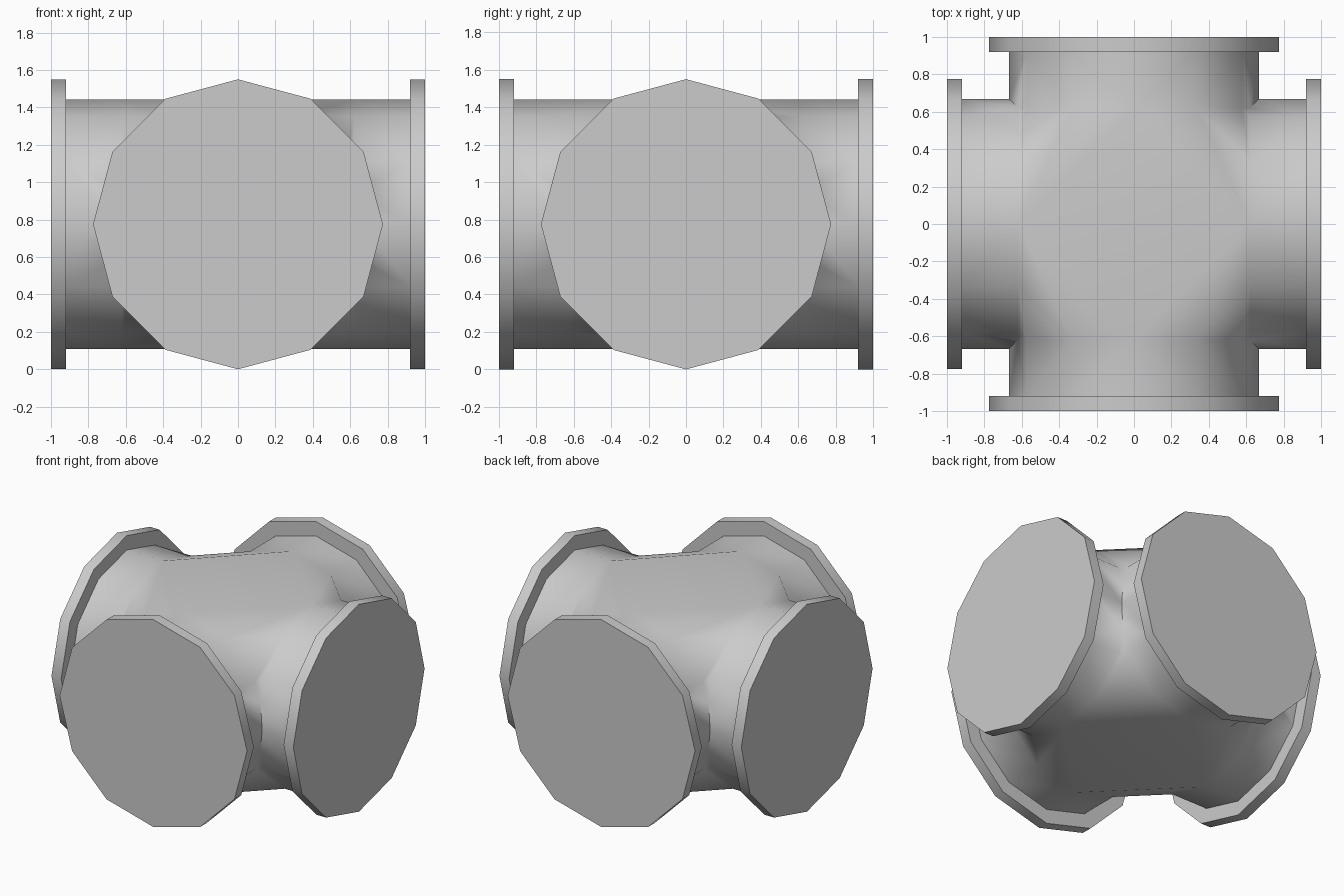
import bpy, bmesh, math
from mathutils import Matrix, Vector

if "Cube" in bpy.data.objects:
    bpy.data.objects.remove(bpy.data.objects["Cube"])

Z0 = 0.775          # height of the pipe axes
R, D = 0.667, 0.62  # pipe radius, half-width of the central junction
END = 0.92          # where the flanges start
FLANGE_R = 0.775


def finish(bm, name, angle):
    bmesh.ops.remove_doubles(bm, verts=bm.verts, dist=1e-4)
    bmesh.ops.recalc_face_normals(bm, faces=bm.faces)
    me = bpy.data.meshes.new(name)
    bm.to_mesh(me)
    bm.free()
    ob = bpy.data.objects.new(name, me)
    bpy.context.collection.objects.link(ob)
    bpy.ops.object.select_all(action='DESELECT')
    ob.select_set(True)
    bpy.context.view_layer.objects.active = ob
    bpy.ops.object.shade_smooth_by_angle(angle=math.radians(angle))
    return ob


# Pipe body: one eighth wedge, repeated by rotation and mirroring
bm = bmesh.new()
prof = [(R * math.sin(math.radians(a)), R * math.cos(math.radians(a))) for a in (0, 30, 60, 90)]
mid_z = (R - D) / math.tan(math.radians(75))  # replaced below by slope of last facet
(y2, z2), (y3, z3) = prof[2], prof[3]
mid_z = z2 * (R - D) / (R - y2)
inner = [Vector((D, y, z)) for y, z in prof[:3]]
outer = [Vector((END, y, z)) for y, z in prof]
knee, mitre = Vector((D, D, mid_z)), Vector((R, R, 0))


def swap(v):
    return Vector((v.y, v.x, v.z))


arm = [[inner[0], inner[1], outer[1], outer[0]],
       [inner[1], inner[2], outer[2], outer[1]],
       [inner[2], knee, mitre, outer[3], outer[2]]]
wedge = arm + [[swap(v) for v in f] for f in arm]
wedge += [[inner[i], inner[i + 1], swap(inner[i + 1]), swap(inner[i])] for i in (0, 1)]
wedge += [[inner[2], knee, swap(inner[2])],
          [Vector((0, 0, R)), inner[0], swap(inner[0])]]
for sx in (1, -1):
    for sy in (1, -1):
        for sz in (1, -1):
            for f in wedge:
                bm.faces.new([bm.verts.new((v.x * sx, v.y * sy, v.z * sz + Z0)) for v in f])
finish(bm, "cross_pipe_body", 65)

# Four twelve-sided end flanges
for i, side in enumerate(("right", "back", "left", "front")):
    bm = bmesh.new()
    m = (Matrix.Translation((0, 0, Z0)) @ Matrix.Rotation(i * math.pi / 2, 4, 'Z')
         @ Matrix.Translation(((1 + END) / 2, 0, 0)) @ Matrix.Rotation(math.pi / 2, 4, 'Y'))
    bmesh.ops.create_cone(bm, cap_ends=True, segments=12, radius1=FLANGE_R,
                          radius2=FLANGE_R, depth=1 - END, matrix=m)
    finish(bm, side + "_flange", 40)
